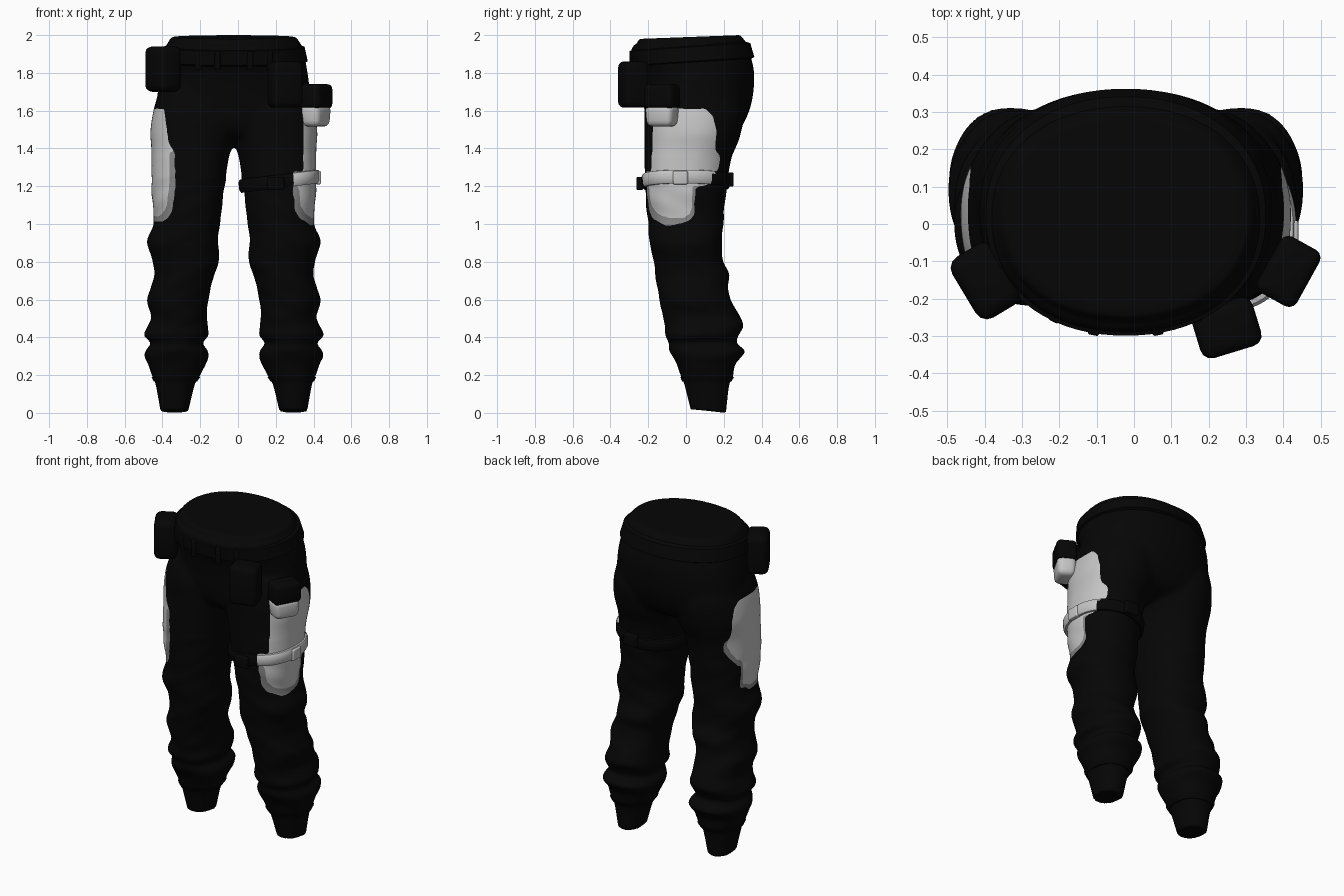
import bpy, bmesh, math
from mathutils import Matrix, Vector

if "Cube" in bpy.data.objects:
    bpy.data.objects.remove(bpy.data.objects["Cube"])

CX = -0.022  # symmetry line of the trousers


def material(name, v):
    m = bpy.data.materials.new(name)
    m.diffuse_color = (v, v, v, 1)
    m.use_nodes = True
    m.node_tree.nodes["Principled BSDF"].inputs["Base Color"].default_value = m.diffuse_color
    return m


MATS = [material("black cloth", 0.0017), material("light grey patch", 0.56),
        material("mid grey edge", 0.24)]


def sample(keys, z, smooth=True):
    """Interpolate rows of (z, values...) at height z."""
    if z <= keys[0][0]:
        return keys[0][1:]
    if z >= keys[-1][0]:
        return keys[-1][1:]
    i = max(k for k in range(len(keys) - 1) if keys[k][0] <= z)
    a, b = keys[i], keys[i + 1]
    h = b[0] - a[0]
    t = (z - a[0]) / h
    if not smooth:
        return [p + (q - p) * t for p, q in zip(a[1:], b[1:])]
    p, n = keys[max(i - 1, 0)], keys[min(i + 2, len(keys) - 1)]
    out = []
    for c in range(1, len(a)):
        m0 = (b[c] - p[c]) / (b[0] - p[0]) * h
        m1 = (n[c] - a[c]) / (n[0] - a[0]) * h
        out.append((2*t**3 - 3*t*t + 1) * a[c] + (t**3 - 2*t*t + t) * m0
                   + (3*t*t - 2*t**3) * b[c] + (t**3 - t*t) * m1)
    return out


def ring(x0, x1, y0, y1, z, n=72, front=2.15, rear=2.15, wave=None):
    """Rounded cross-section; front and rear set how square each half is."""
    pts = []
    for i in range(n):
        a = 2 * math.pi * i / n
        c, s = math.cos(a), math.sin(a)
        power = front if s < 0 else rear
        r = (abs(c)**power + abs(s)**power) ** (-1 / power)
        if wave:
            r *= 1 + wave(a, z)
        pts.append(Vector(((x0 + x1) / 2 + (x1 - x0) / 2 * c * r,
                           (y0 + y1) / 2 + (y1 - y0) / 2 * s * r, z)))
    return pts


def select(*obs):
    bpy.ops.object.select_all(action='DESELECT')
    for o in obs:
        o.select_set(True)
    bpy.context.view_layer.objects.active = obs[0]


def finish(name, bm, mat=0, angle=40):
    bmesh.ops.recalc_face_normals(bm, faces=bm.faces[:])
    me = bpy.data.meshes.new(name)
    bm.to_mesh(me)
    bm.free()
    ob = bpy.data.objects.new(name, me)
    bpy.context.collection.objects.link(ob)
    for m in MATS:
        me.materials.append(m)
    for p in me.polygons:
        p.material_index = mat
    select(ob)
    bpy.ops.object.shade_smooth_by_angle(angle=math.radians(angle))
    return ob


def loft(name, rings, closed=False):
    """Skin a list of rings; cap the ends, or join last ring to first."""
    bm = bmesh.new()
    vs = [[bm.verts.new(p) for p in r] for r in rings]
    n = len(vs[0])
    pairs = list(zip(vs, vs[1:])) + ([(vs[-1], vs[0])] if closed else [])
    for a, b in pairs:
        for i in range(n):
            j = (i + 1) % n
            bm.faces.new((a[i], a[j], b[j], b[i]))
    if not closed:
        bm.faces.new(vs[0])
        bm.faces.new(vs[-1])
    return finish(name, bm)


def heights(a, b, step):
    n = round((b - a) / step)
    return [a + (b - a) * i / n for i in range(n + 1)]


# Painted thigh patch: rear limit and front limit by height
REAR = [(.99, -.08), (1.01, .0), (1.03, .035), (1.06, .045), (1.19, .05), (1.21, .12),
        (1.27, .16), (1.31, .18), (1.36, .18), (1.39, .155), (1.5, .16), (1.57, .145), (1.61, .105)]
FRONT = [(1.0, .40), (1.03, .35), (1.07, .325), (1.2, .31), (1.37, .31), (1.43, .345), (1.61, .37)]


def in_patch(u, y, z, left):
    front, rear = sample(FRONT, z, False)[0], sample(REAR, z, False)[0]
    if left and z > 1.28:
        front = .368
    if not left and 1.04 < z < 1.2:
        rear += .035
    return (.99 if left else 1.015) < z < 1.61 and y < rear and u > front


def paint(ob, edge=True):
    for p in ob.data.polygons:
        x, y, z = p.center
        u, left = abs(x - CX), x > 0
        if in_patch(u, y, z, left):
            rim = edge and z < (1.2 if left else 1.38) and not in_patch(u - .03, y + .015, z - .022, left)
            p.material_index = 2 if rim else 1


def smooth_paint_edges(ob):
    """Even out the outline between two colours."""
    bm = bmesh.new()
    bm.from_mesh(ob.data)
    near = {}
    for e in bm.edges:
        if len({f.material_index for f in e.link_faces}) > 1:
            a, b = e.verts
            near.setdefault(a, []).append(b)
            near.setdefault(b, []).append(a)
    for _ in range(4):
        new = {v: v.co * .5 + sum((n.co for n in ns), Vector()) / len(ns) * .5
               for v, ns in near.items()}
        for v, co in new.items():
            v.co = co
    bm.to_mesh(ob.data)
    bm.free()


# Legs: height, inner, outer, front, back
LEG = [(0, .245, .385, .03, .21), (.16, .205, .415, -.01, .23), (.18, .19, .425, -.02, .245),
       (.26, .15, .455, -.05, .26), (.30, .135, .472, -.07, .295), (.33, .14, .465, -.085, .313),
       (.37, .165, .44, -.09, .268), (.41, .135, .473, -.11, .275), (.46, .14, .455, -.11, .303),
       (.51, .145, .437, -.12, .285), (.60, .135, .458, -.14, .235), (.66, .125, .44, -.15, .22),
       (.73, .105, .42, -.16, .23), (.80, .08, .427, -.17, .195), (.90, .085, .458, -.19, .19),
       (1.0, .075, .425, -.20, .195), (1.2, .05, .435, -.215, .215), (1.35, .028, .435, -.218, .24),
       (1.42, .006, .437, -.218, .27), (1.48, -.01, .442, -.218, .29), (1.6, .0, .425, -.218, .31),
       (1.72, .05, .39, -.18, .28)]


def folds(a, z):
    if z < .2 or z > 1.25:
        return 0
    return .014 * math.sin(z * 42 + 2 * a) * math.sin(a * 3 + z * 9)


def leg_ring(side, z, grow=0.0, wave=None):
    i, o, f, b = sample(LEG, z)
    t = min(1, max(0, (z - 1) / .25))  # thighs are squarer in front
    pts = ring(i - grow, o + grow, f - grow, b + grow, z,
               front=2.25 + .3 * t, rear=2.25 - .25 * t, wave=wave)
    return [Vector((CX + side * p.x, p.y, p.z)) for p in pts]


parts = []
for side, label in ((-1, "right"), (1, "left")):
    rings = [leg_ring(side, z, .001, folds) for z in heights(0, 1.72, .0125)]
    for p in rings[0]:
        p.z = max(0, .02 - (p.y - .03) * .11)  # sloped hem
    parts.append(loft(label + "_leg", rings))
    # Ankle cuff band
    cuff = [leg_ring(side, z, g) for z, g in ((.165, -.01), (.165, .007), (.19, .007), (.19, -.01))]
    loft(label + "_cuff_band", cuff, True)

# Hips: height, half width, front, back
HIP = [(1.425, .10, -.02, .14), (1.455, .28, -.14, .23), (1.5, .37, -.195, .285),
       (1.6, .405, -.22, .335), (1.7, .403, -.23, .357), (1.8, .39, -.25, .36),
       (1.88, .375, -.287, .345), (1.93, .362, -.287, .328), (1.955, .355, -.268, .32),
       (1.985, .34, -.257, .30), (2.0, .325, -.245, .285)]


def hip_ring(z, grow=0.0):
    w, f, b = sample(HIP, z)
    return ring(CX - w - grow, CX + w + grow, f - grow, b + grow, z)


hip_rings = [hip_ring(z) for z in heights(1.425, 2.0, .0125)]
for r in hip_rings[-4:]:
    for p in r:
        p.z -= .02 * (.285 - p.y) / .53  # waist dips to the front

# Trousers: legs and hips fused into one cloth surface
trousers = loft("trousers", hip_rings)
select(trousers, *parts)
bpy.ops.object.join()
mod = trousers.modifiers.new("fuse", 'REMESH')
mod.mode = 'VOXEL'
mod.voxel_size = .0095
bpy.ops.object.modifier_apply(modifier="fuse")
bm = bmesh.new()
bm.from_mesh(trousers.data)
soft = [v for v in bm.verts if 1.36 < v.co.z < 1.76]  # soften the crotch and seat joins
for _ in range(16):
    bmesh.ops.smooth_vert(bm, verts=soft, factor=.5, use_axis_x=True, use_axis_y=True, use_axis_z=True)
bm.to_mesh(trousers.data)
bm.free()
paint(trousers)
smooth_paint_edges(trousers)
select(trousers)
bpy.ops.object.shade_smooth_by_angle(angle=math.radians(50))

# Belt, lower at the front
belt = [hip_ring(z, g) for z, g in ((1.85, -.01), (1.86, .012), (1.935, .014), (1.945, -.01))]
for r in belt:
    for p in r:
        p.z += .02 * p.y / .3
loft("belt", belt, True)

# Strap round the left thigh, rising to the outside
strap = [leg_ring(1, z, g) for z, g in ((1.19, -.01), (1.19, .012), (1.205, .02),
                                        (1.245, .02), (1.26, .012), (1.265, -.01))]
for r in strap:
    for p in r:
        p.z += .05 * (p.x - .22) / .4
paint(loft("thigh_strap", strap, True), False)


def box(name, pos, size, yaw=0, bevel=.02, mat=0, taper=1.0):
    """Rounded box; taper scales the depth and width of its bottom."""
    bm = bmesh.new()
    bmesh.ops.create_cube(bm, size=1)
    for v in bm.verts:
        k = taper if v.co.z < 0 else 1
        v.co = Vector((v.co.x * size[0] * k, v.co.y * size[1] * k, v.co.z * size[2]))
    bmesh.ops.bevel(bm, geom=bm.edges[:], offset=bevel, segments=3, profile=.5, affect='EDGES')
    bmesh.ops.transform(bm, verts=bm.verts[:],
                        matrix=Matrix.Translation(pos) @ Matrix.Rotation(math.radians(yaw), 4, 'Z'))
    return finish(name, bm, mat)


# Pouches hung round the belt and thigh
box("hip_pouch", (-.397, -.152, 1.82), (.19, .135, .24), -59, .035)
box("front_pouch", (.248, -.278, 1.738), (.17, .135, .245), 17, .03)
box("thigh_pouch_flap", (.414, -.127, 1.675), (.172, .12, .13), 61, .025)
box("thigh_pouch_body", (.412, -.127, 1.573), (.165, .116, .115), 61, .03, 1, .9)

# Strap buckles
box("outer_buckle", (.425, -.03, 1.245), (.03, .08, .07), 0, .008, 1)
box("front_buckle", (.2, -.245, 1.215), (.09, .035, .07), 0, .008)
box("rear_buckle", (.22, .235, 1.235), (.09, .035, .075), 0, .008)

# Belt loops at the front
for k, deg in enumerate((-120, -103, -77, -60)):
    a = math.radians(deg)
    box(f"belt_loop_{k + 1}", (CX + .38 * math.cos(a), .03 + .325 * math.sin(a), 1.865),
        (.03, .022, .10), math.degrees(math.atan2(.38 * math.sin(a), .325 * math.cos(a))) + 90, .006)
